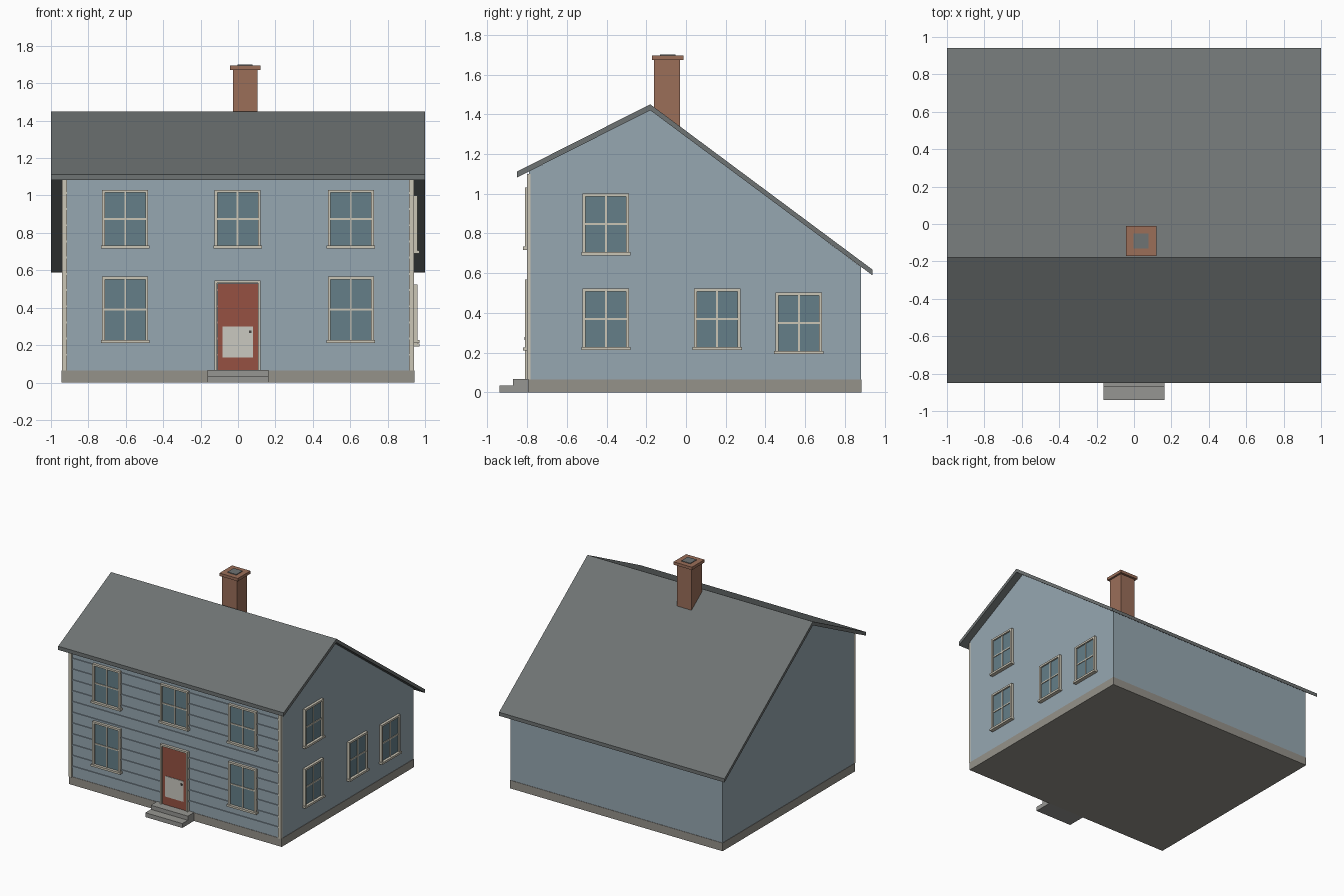
import bpy
import bmesh

cube = bpy.data.objects.get("Cube")
if cube:
    bpy.data.objects.remove(cube, do_unlink=True)


def material(name, rgb):
    """Flat material from 0-255 display colour, stored as linear."""
    lin = [((c / 255 + 0.055) / 1.055) ** 2.4 for c in rgb] + [1.0]
    m = bpy.data.materials.new(name)
    m.use_nodes = True
    m.diffuse_color = lin
    bsdf = next(n for n in m.node_tree.nodes if n.type == 'BSDF_PRINCIPLED')
    bsdf.inputs["Base Color"].default_value = lin
    return m


BLUE = material("blue siding", (150, 167, 177))
TRIM = material("cream trim", (203, 198, 182))
GLASS = material("window glass", (101, 127, 137))
ROOF = material("grey shingle", (110, 115, 115))
BRICK = material("brick", (155, 110, 89))
STONE = material("foundation stone", (149, 146, 138))
STEP = material("step stone", (150, 150, 146))
RED = material("red door paint", (150, 81, 66))
PANEL = material("pale panel", (202, 200, 192))
DARK = material("dark metal", (70, 68, 64))


def finish(name, bm, mat):
    bmesh.ops.recalc_face_normals(bm, faces=bm.faces)
    mesh = bpy.data.meshes.new(name)
    bm.to_mesh(mesh)
    bm.free()
    mesh.materials.append(mat)
    obj = bpy.data.objects.new(name, mesh)
    bpy.context.collection.objects.link(obj)
    return obj


def add_box(bm, x, y, z):
    """Add a box spanning the given (min, max) ranges."""
    verts = bmesh.ops.create_cube(bm, size=1)["verts"]
    for v in verts:
        v.co = [r[0] if c < 0 else r[1] for c, r in zip(v.co, (x, y, z))]


def box(name, x, y, z, mat):
    bm = bmesh.new()
    add_box(bm, x, y, z)
    return finish(name, bm, mat)


def extrude_x(name, profile, half, mat):
    """Extrude a (y, z) outline along x."""
    bm = bmesh.new()
    face = bm.faces.new([bm.verts.new((-half, y, z)) for y, z in profile])
    new = bmesh.ops.extrude_face_region(bm, geom=[face])["geom"]
    bmesh.ops.translate(bm, vec=(2 * half, 0, 0),
                        verts=[g for g in new if isinstance(g, bmesh.types.BMVert)])
    return finish(name, bm, mat)


FRONT, BACK, SIDE = -0.79, 0.88, 0.94
BASE = 0.065


def wall_boxes(name, side, parts, mat):
    """Boxes (u range, z range, depth) standing proud of the front or side wall."""
    bm = bmesh.new()
    for u, z, d in parts:
        if side == "front":
            add_box(bm, u, (FRONT - d, FRONT + 0.002), z)
        else:
            add_box(bm, (SIDE - 0.002, SIDE + d), u, z)
    return finish(name, bm, mat)


def frame_parts(u, w, z0, z1, t, d):
    return [((u - w, u - w + t), (z0, z1), d),
            ((u + w - t, u + w), (z0, z1), d),
            ((u - w + t, u + w - t), (z1 - t, z1), d)]


def window(name, side, u, z0, z1, w):
    t, bar, mid = 0.015, 0.005, (z0 + z1) / 2
    wall_boxes(name + "_glass", side,
               [((u - w + t, u + w - t), (z0, z1 - t), 0.009)], GLASS)
    wall_boxes(name + "_frame", side, frame_parts(u, w, z0, z1, t, 0.021), TRIM)
    wall_boxes(name + "_bars", side,
               [((u - bar, u + bar), (z0, z1 - t), 0.014),
                ((u - w + t, u + w - t), (mid - bar, mid + bar), 0.0145)], TRIM)
    wall_boxes(name + "_sill", side,
               [((u - w - 0.007, u + w + 0.007), (z0 - 0.003, z0 + 0.013), 0.03)], TRIM)


# Body with an unequal gable
extrude_x("house_walls", [(FRONT, BASE), (BACK, BASE), (BACK, 0.632),
                          (-0.18, 1.422), (FRONT, 1.112)], SIDE, BLUE)
box("foundation", (-SIDE - 0.003, SIDE + 0.003), (FRONT - 0.003, BACK + 0.003),
    (0, BASE), STONE)

# Roof slab: short front slope, long back slope
extrude_x("roof", [(-0.85, 1.082), (-0.85, 1.112), (-0.18, 1.45), (0.94, 0.617),
                   (0.94, 0.588), (-0.18, 1.42)], 1.0, ROOF)

# Clapboard ridges across the front
wall_boxes("clapboards", "front",
           [((-0.915, 0.915), (z - 0.005, z + 0.005), 0.007)
            for z in [0.062 + 0.0865 * k for k in range(1, 12)]], BLUE)

# Corner boards
for side_name, s in (("left", 1), ("right", -1)):
    box(side_name + "_corner_board", sorted((s * 0.914, s * (SIDE + 0.002))),
        (FRONT - 0.011, FRONT + 0.006), (BASE, 1.1), TRIM)

# Windows
for label, x in (("right", -0.603), ("left", 0.603)):
    window("front_lower_" + label + "_window", "front", x, 0.213, 0.567, 0.123)
for label, x in (("right", -0.603), ("middle", -0.002), ("left", 0.603)):
    window("front_upper_" + label + "_window", "front", x, 0.72, 1.03, 0.123)
for label, y, z0, z1 in (("upper", -0.403, 0.693, 1.0), ("lower_front", -0.403, 0.215, 0.523),
                         ("lower_middle", 0.157, 0.215, 0.523),
                         ("lower_back", 0.568, 0.195, 0.503)):
    window("side_" + label + "_window", "side", y, z0, z1, 0.117)

# Front door
wall_boxes("door", "front", [((-0.11, 0.11), (BASE, 0.53), 0.012)], RED)
wall_boxes("door_frame", "front",
           frame_parts(-0.002, 0.123, BASE, 0.546, 0.014, 0.021), TRIM)
wall_boxes("door_panel", "front", [((-0.083, 0.079), (0.135, 0.3), 0.016)], PANEL)
wall_boxes("door_knob", "front", [((0.058, 0.072), (0.264, 0.278), 0.024)], DARK)

# Doorstep
box("upper_step", (-0.164, 0.164), (-0.87, FRONT), (0, 0.068), STEP)
box("lower_step", (-0.164, 0.164), (-0.94, -0.87), (0, 0.035), STEP)

# Chimney
box("chimney", (-0.028, 0.103), (-0.16, -0.03), (1.2, 1.675), BRICK)
box("chimney_cap", (-0.044, 0.119), (-0.172, -0.012), (1.672, 1.695), BRICK)
box("chimney_flue", (-0.002, 0.077), (-0.131, -0.052), (1.69, 1.7), ROOF)
